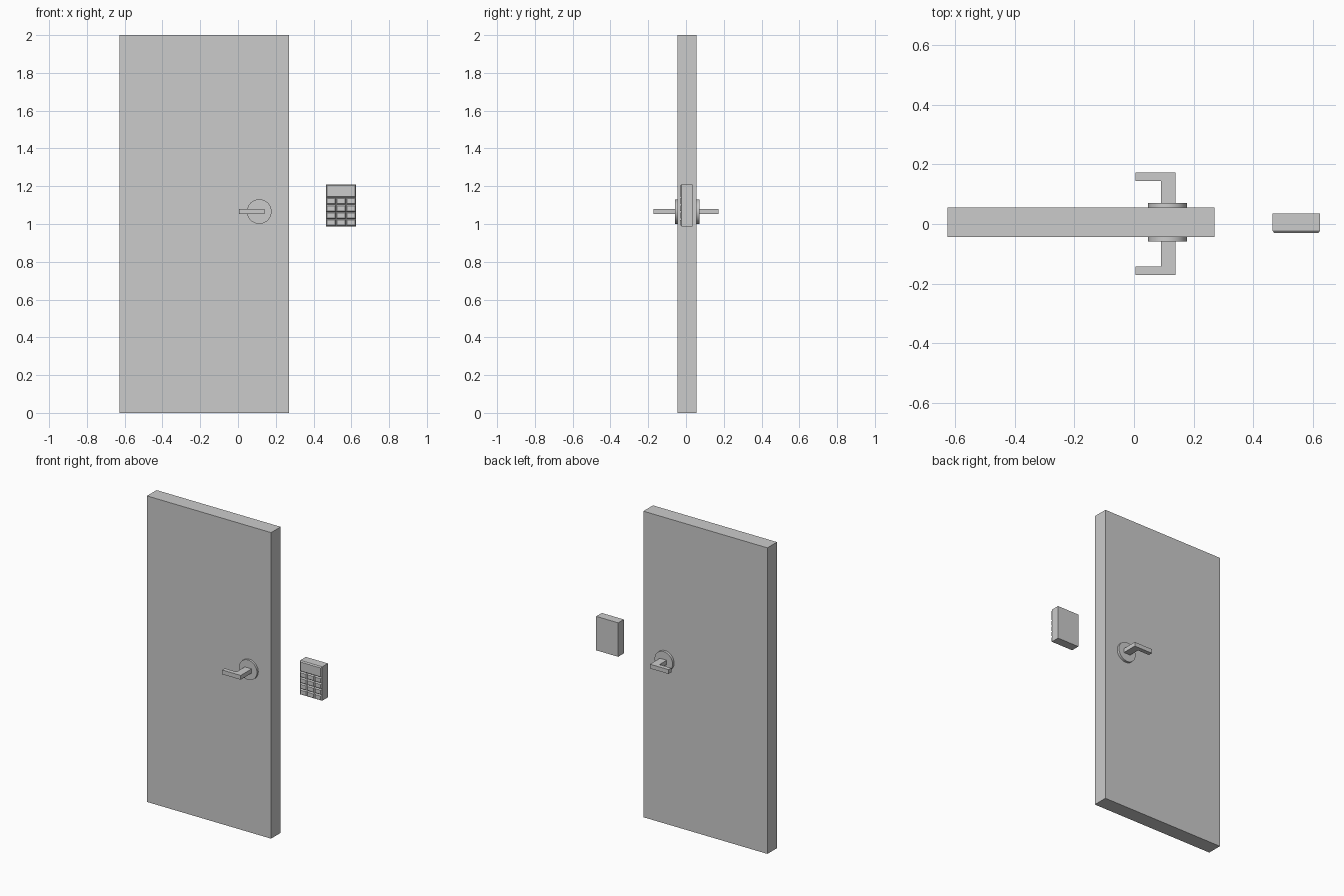
import bpy, bmesh
from math import radians
from mathutils import Matrix

if "Cube" in bpy.data.objects:
    bpy.data.objects.remove(bpy.data.objects["Cube"])


def finish(bm, name):
    bmesh.ops.recalc_face_normals(bm, faces=bm.faces)
    me = bpy.data.meshes.new(name)
    bm.to_mesh(me)
    bm.free()
    ob = bpy.data.objects.new(name, me)
    bpy.context.collection.objects.link(ob)
    return ob


def box(name, lo, hi):
    bm = bmesh.new()
    bmesh.ops.create_cube(bm, size=1)
    for v in bm.verts:
        v.co = [(a + b) / 2 + c * (b - a) for a, b, c in zip(lo, hi, v.co)]
    return finish(bm, name)


def disc(name, x, z, y0, y1, r):
    bm = bmesh.new()
    m = Matrix.Translation((x, (y0 + y1) / 2, z)) @ Matrix.Rotation(radians(90), 4, 'X')
    bmesh.ops.create_cone(bm, cap_ends=True, segments=48, radius1=r, radius2=r,
                          depth=abs(y1 - y0), matrix=m)
    ob = finish(bm, name)
    for p in ob.data.polygons:
        p.use_smooth = len(p.vertices) == 4
    return ob


def lever(name, x, z, y0, y1, t):
    # L-shaped profile seen from above, extruded in height
    s = 1 if y1 > y0 else -1
    inner = y1 - s * t
    pts = [(0.09, y0), (0.139, y0), (0.139, y1), (0.005, y1), (0.005, inner), (0.09, inner)]
    bm = bmesh.new()
    f = bm.faces.new([bm.verts.new((px, py, z - 0.014)) for px, py in pts])
    ext = bmesh.ops.extrude_face_region(bm, geom=[f])
    for v in ext['geom']:
        if isinstance(v, bmesh.types.BMVert):
            v.co.z += 0.028
    return finish(bm, name)


def button(name, x0, x1, z0, z1, y, h, c):
    # raised key with sloping sides
    bm = bmesh.new()
    base = [bm.verts.new((x, y, z)) for x, z in ((x0, z0), (x1, z0), (x1, z1), (x0, z1))]
    top = [bm.verts.new((x, y - h, z)) for x, z in
           ((x0 + c, z0 + c), (x1 - c, z0 + c), (x1 - c, z1 - c), (x0 + c, z1 - c))]
    bm.faces.new(base)
    bm.faces.new(top)
    for i in range(4):
        j = (i + 1) % 4
        bm.faces.new((base[i], base[j], top[j], top[i]))
    return finish(bm, name)


# Door leaf
box("door_panel", (-0.627, -0.044, 0), (0.27, 0.055, 2))

# Handles on both faces
HX, HZ = 0.1125, 1.066
for side, face, plate, end in (("front", -0.044, -0.058, -0.171), ("back", 0.055, 0.071, 0.173)):
    disc(side + "_handle_rose", HX, HZ, face, plate, 0.065)
    lever(side + "_handle_lever", HX, HZ, plate, end, 0.028)

# Wall keypad body with a 3 x 4 grid of keys and a display strip
X0, X1, Z0, Z1, Y = 0.466, 0.625, 0.988, 1.21, -0.023
box("keypad_body", (X0, Y, Z0), (X1, 0.035, Z1))
KW, KH = (X1 - X0) / 3, (1.14 - Z0) / 4
for r in range(4):
    for c in range(3):
        button(f"key_{r}_{c}", X0 + c * KW, X0 + (c + 1) * KW,
               Z0 + r * KH, Z0 + (r + 1) * KH, Y, 0.008, 0.006)
button("keypad_display", X0, X1, 1.14, Z1, Y, 0.008, 0.006)
